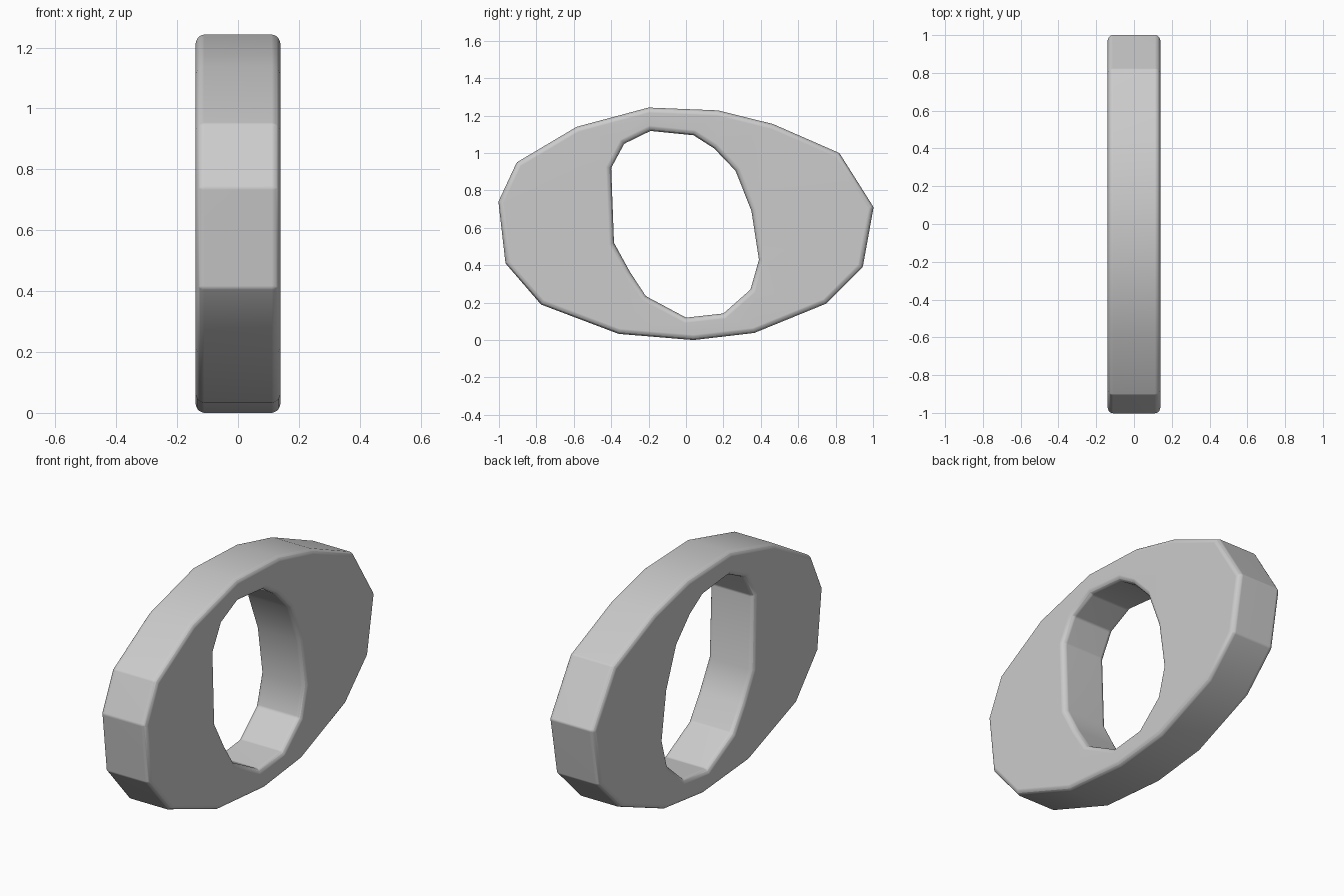
import bpy, bmesh

if "Cube" in bpy.data.objects:
    bpy.data.objects.remove(bpy.data.objects["Cube"])

HALF = 0.139  # half thickness along x

# Profiles as (y, z)
OUTER = [(-.20, 1.243), (.17, 1.228), (.465, 1.155), (.82, 1.0), (1.003, .71),
         (.945, .39), (.75, .195), (.365, .038), (.04, 0), (-.36, .033),
         (-.775, .19), (-.965, .41), (-1.003, .74), (-.905, .95), (-.585, 1.14)]
HOLE = [(-.19, 1.118), (.04, 1.095), (.15, 1.025), (.265, .905), (.35, .69),
        (.39, .43), (.345, .27), (.2, .142), (0, .12), (-.215, .235),
        (-.3, .365), (-.385, .52), (-.4, .92), (-.33, 1.05)]


def add_loop(bm, pts):
    vs = [bm.verts.new((-HALF, y, z)) for y, z in pts]
    return [bm.edges.new((vs[i - 1], vs[i])) for i in range(len(vs))]


# Flat plate with an oval opening, extruded to thickness
bm = bmesh.new()
edges = add_loop(bm, OUTER) + add_loop(bm, HOLE)
bmesh.ops.triangle_fill(bm, edges=edges, use_beauty=True)
ext = bmesh.ops.extrude_face_region(bm, geom=bm.faces[:], use_keep_orig=True)
verts = [g for g in ext["geom"] if isinstance(g, bmesh.types.BMVert)]
bmesh.ops.translate(bm, verts=verts, vec=(2 * HALF, 0, 0))
bmesh.ops.recalc_face_normals(bm, faces=bm.faces[:])

# Rounded rims on both sides
rims = [e for e in bm.edges if len(e.link_faces) == 2 and e.calc_face_angle(0) > 1.0
        and abs(e.verts[0].co.x - e.verts[1].co.x) < 1e-4]
bmesh.ops.bevel(bm, geom=rims, offset=0.028, segments=3, profile=0.5, affect='EDGES')

for f in bm.faces:
    f.smooth = True
mesh = bpy.data.meshes.new("oval_ring")
bm.to_mesh(mesh)
bm.free()
ring = bpy.data.objects.new("oval_ring", mesh)
bpy.context.collection.objects.link(ring)

# Soften the corners around the outline, keep flat faces flat
bev = ring.modifiers.new("soft_corners", 'BEVEL')
bev.width = 0.015
bev.segments = 2
bev.limit_method = 'ANGLE'
bev.angle_limit = 0.5
wn = ring.modifiers.new("flat_normals", 'WEIGHTED_NORMAL')
wn.keep_sharp = False
